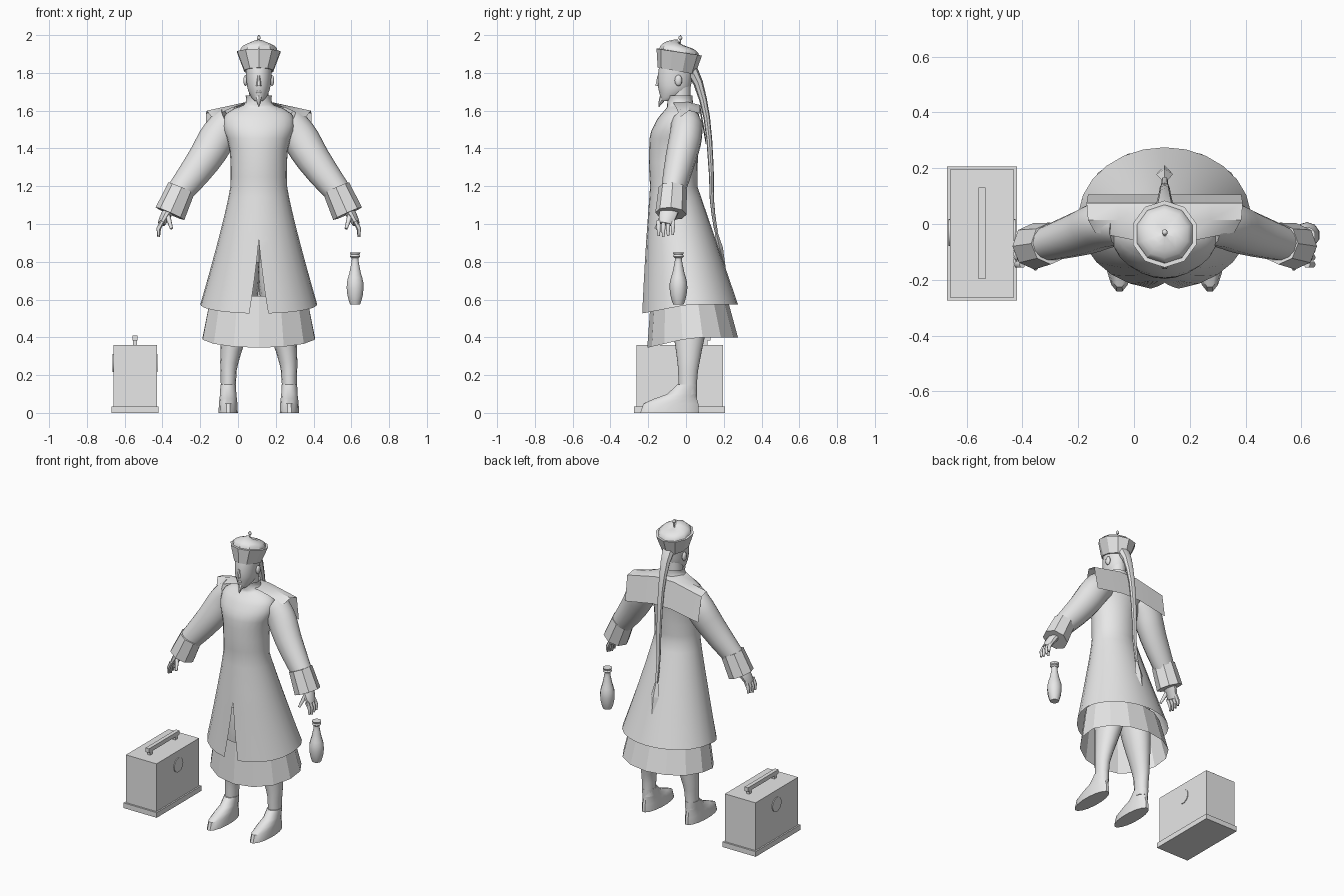
import bpy, bmesh, math
from mathutils import Vector

cube = bpy.data.objects.get("Cube")
if cube:
    bpy.data.objects.remove(cube)

MIDDLE = .11  # centre line of the figure
FULL_TURN = math.tau

grey = bpy.data.materials.new("plain_grey")
grey.use_nodes = True
colour = (.8, .8, .8, 1)
grey.diffuse_color = colour
grey.node_tree.nodes["Principled BSDF"].inputs["Base Color"].default_value = colour


def finish(name, bm, angle):
    bmesh.ops.remove_doubles(bm, verts=bm.verts, dist=.0005)
    bmesh.ops.recalc_face_normals(bm, faces=bm.faces)
    mesh = bpy.data.meshes.new(name)
    bm.to_mesh(mesh)
    bm.free()
    mesh.materials.append(grey)
    part = bpy.data.objects.new(name, mesh)
    bpy.context.collection.objects.link(part)
    bpy.ops.object.select_all(action="DESELECT")
    part.select_set(True)
    bpy.context.view_layer.objects.active = part
    bpy.ops.object.shade_smooth_by_angle(angle=math.radians(angle))


def lerp(start, end, t):
    return start + (end - start) * t


def refine(rows, steps=3):
    """Smooth spline through a few control rows."""
    rows = [Vector(row) for row in rows]
    result = []
    for i in range(len(rows) - 1):
        before, after = rows[max(i - 1, 0)], rows[min(i + 2, len(rows) - 1)]
        start, end = rows[i], rows[i + 1]
        for k in range(steps):
            t = k / steps
            into = start + (end - before) * t / 2
            out = end + (after - start) * (t - 1) / 2
            result.append(into.lerp(out, t * t * (3 - 2 * t)))
    return result + [rows[-1]]


def skin(name, rings, closed=True, cap=True, angle=40):
    """Join successive rings of points with quads."""
    bm = bmesh.new()
    rows = [[bm.verts.new(point) for point in ring] for ring in rings]
    count = len(rows[0])
    for low, high in zip(rows, rows[1:]):
        for i in range(count if closed else count - 1):
            j = (i + 1) % count
            bm.faces.new((low[i], low[j], high[j], high[i]))
    if cap:
        bm.faces.new(rows[0])
        bm.faces.new(rows[-1])
    finish(name, bm, angle)


def stack(name, sections, sides=16, x=MIDDLE, tilt=0, angle=40):
    """Level ellipses: height, centre y, x radius, y radius."""
    turns = [FULL_TURN * (i + .5) / sides for i in range(sides)]
    skin(name, [[(x + rx * math.cos(a), y + ry * math.sin(a), z + tilt * math.sin(a))
                 for a in turns] for z, y, rx, ry in sections], angle=angle)


def limb(name, path, sides=10, side=1, depth=1, angle=40):
    """Tube along a path: distance from centre line, y, z, radius."""
    points = [Vector((MIDDLE + side * x, y, z)) for x, y, z, r in path]
    last = len(points) - 1
    rings = []
    for i, (point, row) in enumerate(zip(points, path)):
        along = points[min(i + 1, last)] - points[max(i - 1, 0)]
        across = along.cross(Vector((0, 1, 0))).normalized() * row[3]
        deep = along.cross(across).normalized() * row[3] * depth
        rings.append([point + across * math.cos(a) + deep * math.sin(a)
                      for a in (FULL_TURN * k / sides for k in range(sides))])
    skin(name, rings, angle=angle)


def box(name, centre, size):
    bm = bmesh.new()
    bmesh.ops.create_cube(bm, size=1)
    bmesh.ops.scale(bm, vec=size, verts=bm.verts)
    bmesh.ops.translate(bm, vec=centre, verts=bm.verts)
    finish(name, bm, 0)


def blob(name, centre, radii):
    bm = bmesh.new()
    bmesh.ops.create_uvsphere(bm, u_segments=10, v_segments=6, radius=1)
    bmesh.ops.scale(bm, vec=radii, verts=bm.verts)
    bmesh.ops.translate(bm, vec=centre, verts=bm.verts)
    finish(name, bm, 60)


def gown(name, sections, sides, angle):
    """Open cloth: height, front y, back y, x radius, front dip, slit angle."""
    rings = []
    for z, front, back, rx, dip, slit in sections:
        ring = []
        for i in range(sides + 1):
            a = lerp(slit, FULL_TURN - slit, i / sides)
            ahead = math.cos(a)
            ring.append((MIDDLE + rx * math.sin(a),
                         lerp(back, front, (ahead + 1) / 2),
                         z - dip * max(0, ahead)))
        rings.append(ring)
    skin(name, rings, closed=False, cap=False, angle=angle)


# Robe: flared skirt with a front slit, then the bodice up to the collar
skirt = []
STEPS = 11
for step in range(STEPS):
    t = 1 - step / STEPS
    opening = max(0, t - 5 / STEPS)
    skirt.append((lerp(1.2, .575, t), lerp(-.19, -.235, t), lerp(.06, .275, t),
                  lerp(.15, .31, t ** 1.15), opening * .09, opening * .3))
bodice = refine([(1.2, -.19, .06, .15, 0, 0), (1.4, -.195, .065, .155, 0, 0),
                 (1.52, -.17, .075, .19, 0, 0), (1.6, -.115, .06, .15, 0, 0),
                 (1.63, -.1, .04, .08, 0, 0), (1.68, -.1, .035, .07, 0, 0)])
gown("robe", skirt + bodice, 24, 50)
gown("underskirt", [(.4, -.205, .275, .305, .055, 0), (.62, -.185, .215, .26, 0, 0)], 14, 15)

# Stiff shoulder cape: front edge, ridge and hanging back panel
cape = [[], [], [], []]
for w in (-1, -.6, -.25, .25, .6, 1):
    spread = abs(w)
    ridge = 1.66 - .06 * spread
    edges = ((.25, .05 * spread - .08, ridge - .035 * spread * spread),
             (.275, .015, ridge),
             (.28, .075, ridge - .015),
             (.275, .105, 1.47 - .05 * spread))
    for row, (width, y, z) in zip(cape, edges):
        row.append((MIDDLE + width * w, y, z))
skin("shoulder_cape", cape, closed=False, cap=False, angle=25)

# Head
stack("neck", [(1.6, -.03, .055, .055), (1.74, -.03, .05, .055)])
stack("head", refine([(1.65, -.105, .02, .025), (1.69, -.07, .05, .07),
                      (1.76, -.06, .066, .09), (1.84, -.05, .07, .09)]), 18)
limb("nose", [(0, -.145, 1.785, .007), (0, -.15, 1.73, .014)], 6)
limb("goatee", refine([(0, -.118, 1.675, .02), (0, -.132, 1.65, .013), (0, -.144, 1.62, .002)]), 8)
blob("lips", (MIDDLE, -.135, 1.7), (.02, .009, .008))

# Flared hat with a domed crown and finial
crown = [.3 * k for k in range(6)]
stack("hat", [(1.81, -.05, .08, .1), (1.91, -.036, .12, .12)]
      + [(1.91 + .05 * math.sin(a), -.036, .105 * math.cos(a), .105 * math.cos(a)) for a in crown],
      10, tilt=-.018, angle=28)
limb("finial_stem", [(0, -.03, 1.95, .004), (0, -.03, 2, .003)], 6)
blob("finial_ball", (MIDDLE, -.03, 1.985), (.011, .011, .011))

# Long braid ending in a pointed tassel
limb("braid", refine([(0, .02, 1.82, .045), (0, .09, 1.66, .026), (0, .13, 1.34, .018),
                      (0, .137, 1.13, .014), (0, .16, .96, .011)]), 8, depth=.8)
limb("tassel", [(0, .157, .97, .01), (0, .178, .87, .03), (0, .21, .76, .002)],
     4, depth=.6, angle=0)

for side, tag in ((1, "left"), (-1, "right")):
    # Sleeve and turned-back cuff
    limb(tag + "_sleeve", refine([(.15, 0, 1.53, .09), (.21, 0, 1.47, .096),
                                  (.29, -.03, 1.34, .09), (.42, -.07, 1.17, .07)]),
         14, side, depth=.9)
    limb(tag + "_cuff", [(.41, -.07, 1.19, .075), (.47, -.08, 1.055, .083)], 8, side, angle=25)

    # Hand
    limb(tag + "_palm", refine([(.46, -.08, 1.09, .026), (.49, -.095, 1.05, .027),
                                (.515, -.108, 1, .02)]), 10, side, depth=1.8)
    for k, finger in enumerate(("index", "middle", "ring", "little")):
        y = -.145 + .025 * k
        tip = .93 + .006 * abs(k - 1)
        limb(f"{tag}_{finger}_finger", [(.51, y, 1.015, .013), (.53, y, .975, .012),
                                        (.53, y, tip, .007)], 6, side, angle=60)
    limb(tag + "_thumb", [(.485, -.12, 1.05, .016), (.462, -.16, .975, .008)], 6, side, angle=60)

    # Ear, leg and boot
    blob(tag + "_ear", (MIDDLE + side * .07, -.04, 1.76), (.012, .02, .03))
    limb(tag + "_leg", refine([(.085, .02, .8, .09), (.1, .02, .6, .09), (.147, .015, .33, .056),
                               (.16, .01, .2, .042), (.16, .01, .1, .04)]), 14, side, depth=1.25)
    stack(tag + "_boot", [(0, -.087, .052, .158), (.05, -.08, .05, .148), (.075, -.055, .047, .115),
                          (.1, -.02, .044, .08), (.15, .006, .042, .054)],
          x=MIDDLE + side * .162)

# Vase
bulb = refine([(.575, .028), (.66, .047), (.74, .032), (.8, .02), (.82, .02)])
lip = [(.828, .029), (.838, .024), (.85, .03)]
stack("vase", [(z, -.04, r, r) for z, r in bulb + lip], 10, x=.62)

# Carrying case with plinth, handle and side discs
CASE_X, CASE_Y = -.545, -.034
box("case_plinth", (CASE_X, CASE_Y, .0175), (.25, .482, .035))
box("case_body", (CASE_X, CASE_Y, .195), (.23, .458, .33))
box("case_handle", (CASE_X, CASE_Y, .396), (.026, .328, .028))
for side, tag, end in ((1, "left", "back"), (-1, "right", "front")):
    box(f"case_{end}_post", (CASE_X, CASE_Y + side * .135, .37), (.022, .025, .03))
    limb(f"case_{tag}_disc", [(CASE_X - MIDDLE + side * depth, -.03, .265, .048)
                              for depth in (.11, .12)], 20)
